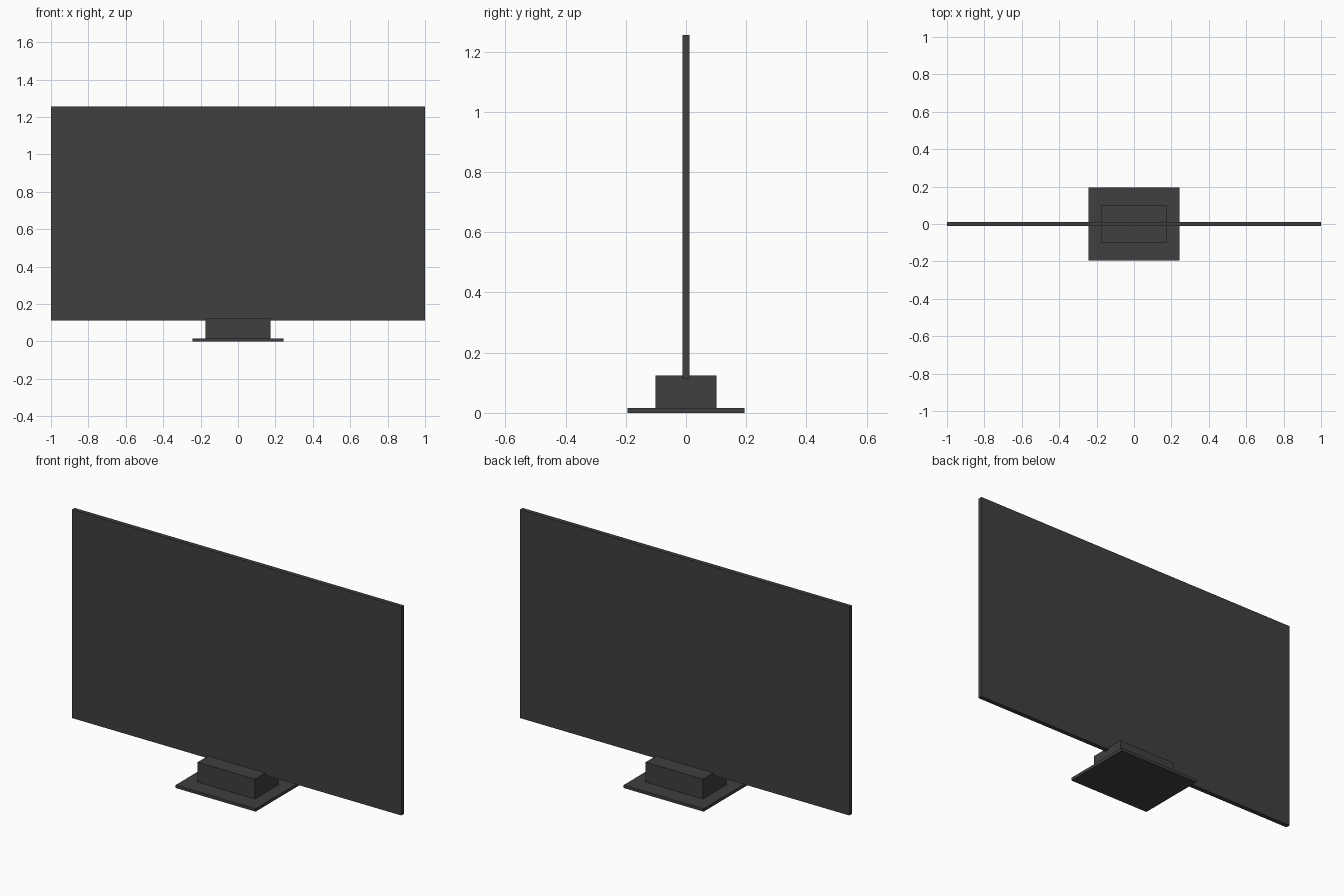
import bpy
import bmesh

if "Cube" in bpy.data.objects:
    bpy.data.objects.remove(bpy.data.objects["Cube"])

dark = bpy.data.materials.new("dark_plastic")
dark.diffuse_color = (0.05, 0.05, 0.05, 1)
dark.use_nodes = True
dark.node_tree.nodes["Principled BSDF"].inputs["Base Color"].default_value = dark.diffuse_color


def box(name, half_x, half_y, z0, z1):
    """Flat-shaded box centred on x and y, spanning z0 to z1."""
    bm = bmesh.new()
    bmesh.ops.create_cube(bm, size=2)
    for v in bm.verts:
        v.co = (v.co.x * half_x, v.co.y * half_y, z1 if v.co.z > 0 else z0)
    mesh = bpy.data.meshes.new(name)
    bm.to_mesh(mesh)
    bm.free()
    mesh.materials.append(dark)
    obj = bpy.data.objects.new(name, mesh)
    bpy.context.collection.objects.link(obj)
    return obj


# Thin wide panel
box("screen_panel", 1.0, 0.012, 0.112, 1.256)
# Block that grips the panel's lower edge
box("stand_block", 0.174, 0.102, 0.016, 0.125)
# Flat foot plate
box("base_plate", 0.243, 0.194, 0.0, 0.016)
